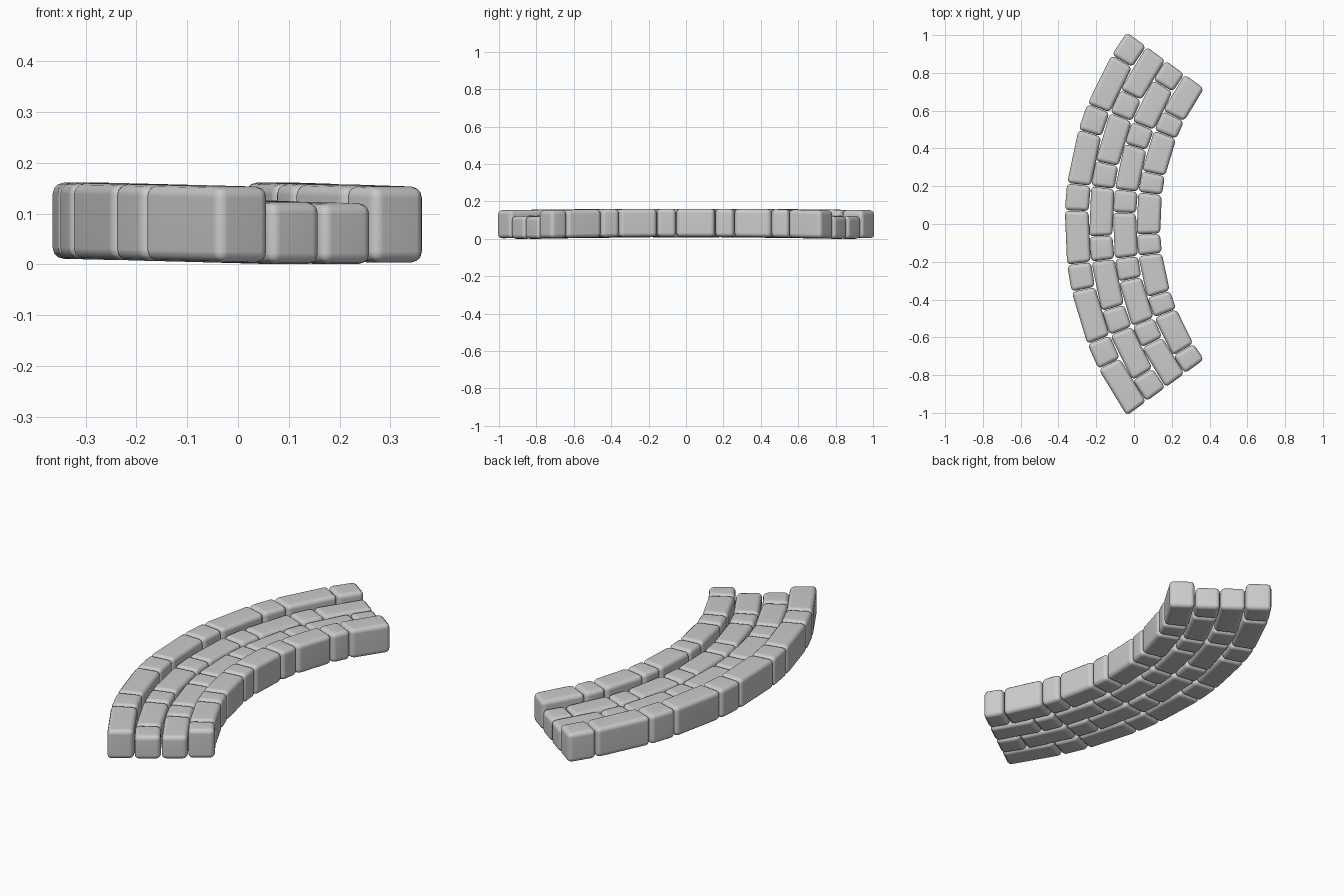
import bpy, bmesh
from math import radians, sin, cos

if "Cube" in bpy.data.objects:
    bpy.data.objects.remove(bpy.data.objects["Cube"])

CENTRE_X = 1.36          # arc centre of the curved path
HALF = 36.0              # half sweep in degrees
SHORT, LONG = 4.8, 9.6   # stone lengths in degrees
GAP = 0.0015


def arch(deg):
    # slight rise toward the middle of the path
    return 0.008 * (1 - (deg / HALF) ** 2)


def add_stone(bm, r_out, r_in, a0, a1, z0, z1):
    # wedge block whose ends follow the radial joints
    pad = GAP / r_out * 57.3
    a0, a1 = a0 - pad, a1 + pad
    rings = []
    for z in (z0, z1):
        ring = []
        for r, a in ((r_out, a0), (r_out, a1), (r_in, a1), (r_in, a0)):
            t = radians(a)
            ring.append(bm.verts.new((CENTRE_X - r * cos(t), r * sin(t), z + arch(a))))
        rings.append(ring)
    low, top = rings
    bm.faces.new(low[::-1])
    bm.faces.new(top)
    for i in range(4):
        j = (i + 1) % 4
        bm.faces.new((low[i], low[j], top[j], top[i]))


def add_row(name, r_out, r_in, z0, z1, short_first):
    bm = bmesh.new()
    a = HALF
    for i in range(10):
        size = SHORT if (i % 2 == 0) == short_first else LONG
        add_stone(bm, r_out - GAP, r_in + GAP, a, a - size, z0, z1)
        a -= size
    bmesh.ops.recalc_face_normals(bm, faces=bm.faces)
    bmesh.ops.bevel(bm, geom=bm.edges[:], offset=0.022, segments=3,
                    profile=0.5, affect='EDGES')
    mesh = bpy.data.meshes.new(name)
    bm.to_mesh(mesh)
    bm.free()
    for p in mesh.polygons:
        p.use_smooth = True
    obj = bpy.data.objects.new(name, mesh)
    bpy.context.collection.objects.link(obj)
    # keep the broad faces flat, rounding only the edges
    mod = obj.modifiers.new("flat_faces", 'WEIGHTED_NORMAL')
    mod.keep_sharp = True


# raised kerbs on both sides, lower paving between, joints staggered row to row
add_row("outer_kerb", 1.729, 1.600, 0.003, 0.153, True)
add_row("outer_paving", 1.600, 1.474, 0.0, 0.122, False)
add_row("inner_paving", 1.474, 1.349, 0.0, 0.120, True)
add_row("inner_kerb", 1.349, 1.221, 0.003, 0.153, False)
